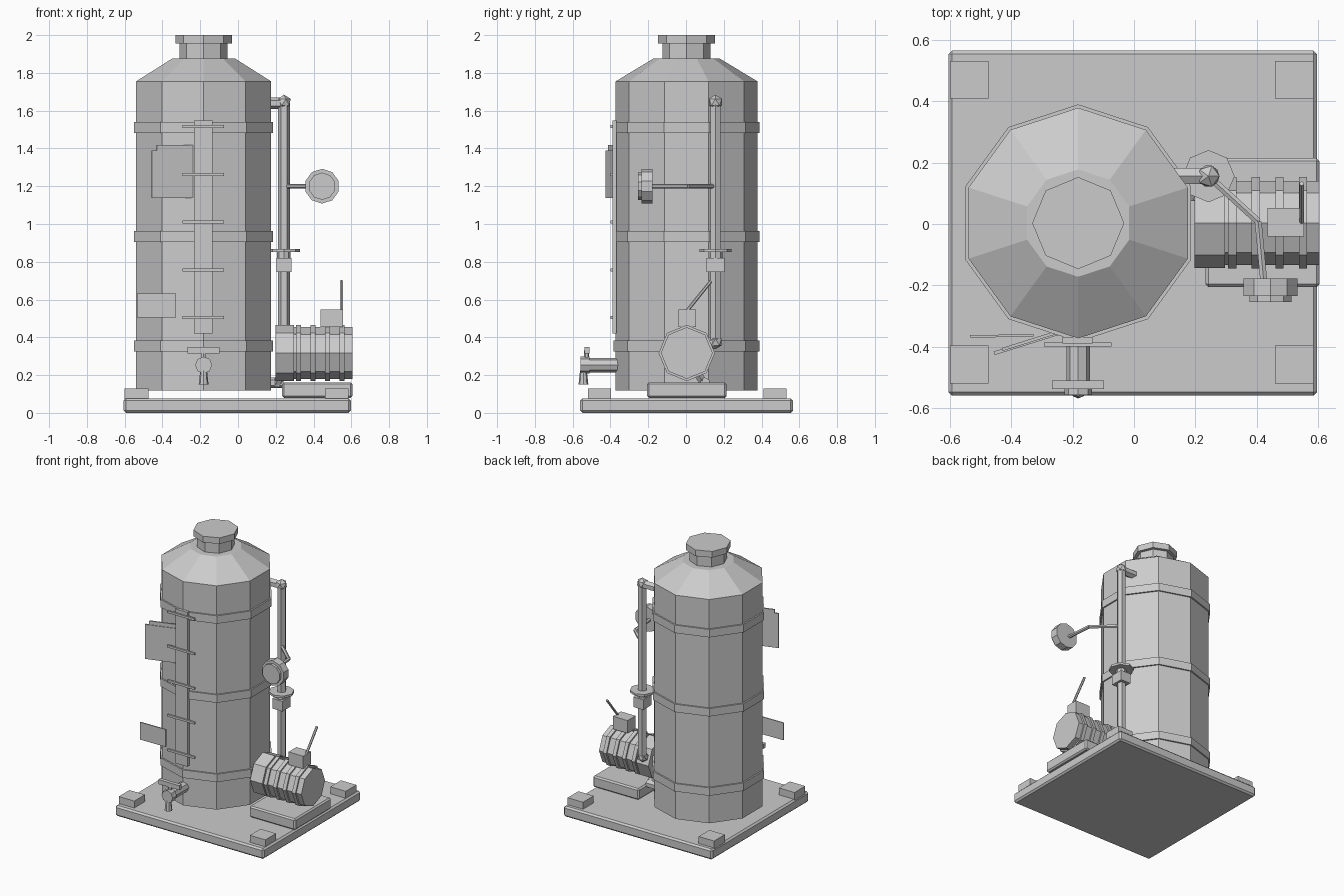
import bpy, bmesh, math
from mathutils import Vector, Matrix

if "Cube" in bpy.data.objects:
    bpy.data.objects.remove(bpy.data.objects["Cube"])

grey = bpy.data.materials.new("plain_grey")
grey.diffuse_color = (0.6, 0.6, 0.6, 1)
grey.use_nodes = True
grey.node_tree.nodes["Principled BSDF"].inputs["Base Color"].default_value = grey.diffuse_color


def add(name, bm):
    bmesh.ops.recalc_face_normals(bm, faces=bm.faces)
    me = bpy.data.meshes.new(name)
    bm.to_mesh(me)
    bm.free()
    me.materials.append(grey)
    ob = bpy.data.objects.new(name, me)
    bpy.context.scene.collection.objects.link(ob)
    return ob


def box(name, x, y, z, bevel=0, turn=0):
    """Box from ranges on each axis, optionally bevelled or turned about z."""
    bm = bmesh.new()
    bmesh.ops.create_cube(bm, size=1)
    size = [r[1] - r[0] for r in (x, y, z)]
    mid = Vector([(r[0] + r[1]) / 2 for r in (x, y, z)])
    bmesh.ops.scale(bm, vec=size, verts=bm.verts)
    if bevel:
        bmesh.ops.bevel(bm, geom=bm.edges[:], offset=bevel, segments=1, affect='EDGES')
    bm.transform(Matrix.Translation(mid) @ Matrix.Rotation(math.radians(turn), 4, 'Z'))
    return add(name, bm)


def turned(name, origin, direction, rings, n, phase=90):
    """Closed n-sided solid through (radius, distance) rings along a direction."""
    bm = bmesh.new()
    q = Vector(direction).to_track_quat('Z', 'Y')
    loops = []
    for r, h in rings:
        loop = []
        for i in range(n):
            a = math.radians(phase) + 2 * math.pi * i / n
            p = Vector((r * math.cos(a), r * math.sin(a), h))
            loop.append(bm.verts.new(Vector(origin) + q @ p))
        loops.append(loop)
    for a, b in zip(loops, loops[1:]):
        for i in range(n):
            j = (i + 1) % n
            bm.faces.new((a[i], a[j], b[j], b[i]))
    bm.faces.new(loops[0][::-1])
    bm.faces.new(loops[-1])
    return add(name, bm)


def rod(name, a, b, r, n=6, phase=90):
    d = Vector(b) - Vector(a)
    return turned(name, a, d, [(r, 0), (r, d.length)], n, phase)


def ball(name, at, r):
    bm = bmesh.new()
    bmesh.ops.create_icosphere(bm, subdivisions=1, radius=r, matrix=Matrix.Translation(at))
    return add(name, bm)


UP = (0, 0, 1)
TX, TY = -0.182, 0.003

# base slab with corner pads
box("base_slab", (-0.605, 0.597), (-0.56, 0.566), (0, 0.077), 0.012)
for sx, x in (("left", (-0.6, -0.475)), ("right", (0.46, 0.585))):
    for sy, y in (("front", (-0.52, -0.397)), ("back", (0.409, 0.532))):
        box(f"corner_pad_{sy}_{sx}", x, y, (0.07, 0.128))

# tank, shoulder, neck, cap and bands
turned("tank", (TX, TY, 0), UP, [(0.376, 0.119), (0.376, 1.755), (0.175, 1.876)], 10)
turned("tank_neck", (TX, TY, 0), UP, [(0.127, 1.86), (0.127, 1.96)], 8)
turned("tank_cap", (TX, TY, 0), UP, [(0.15, 1.955), (0.15, 2.0)], 8)
for i, z in enumerate((0.354, 0.934, 1.512)):
    turned(f"tank_band_{i}", (TX, TY, z), UP, [(0.387, -0.029), (0.387, 0.029)], 10)

# level gauge strip with cross clips
box("level_strip", (-0.233, -0.136), (-0.39, -0.368), (0.42, 1.548))
for i in range(5):
    z = 0.505 + i * 0.2525
    box(f"level_clip_{i}", (-0.294, -0.073), (-0.4, -0.386), (z - 0.008, z + 0.008))

# plates on the left of the tank front
box("upper_plate_back", (-0.435, -0.225), (-0.383, -0.373), (1.14, 1.417), turn=17.4)
box("upper_plate_front", (-0.461, -0.243), (-0.395, -0.383), (1.138, 1.39), turn=17.4)
box("lower_plate", (-0.534, -0.328), (-0.369, -0.361), (0.505, 0.632), turn=1)

# drain valve
rod("drain_pipe", (TX, -0.33, 0.253), (TX, -0.515, 0.253), 0.038, 8)
rod("drain_body", (TX, -0.51, 0.253), (TX, -0.558, 0.253), 0.045, 8)
rod("drain_stem", (TX, -0.526, 0.28), (TX, -0.526, 0.33), 0.013)
box("drain_handle", (-0.268, -0.098), (-0.538, -0.511), (0.315, 0.348))
turned("drain_spout", (TX, -0.543, 0), UP, [(0.026, 0.15), (0.018, 0.225)], 8)

# riser pipe with elbows, valve wheel and collar
PX, PY = 0.243, 0.156
rod("riser_pipe", (PX, PY, 0.375), (PX, PY, 1.645), 0.031, 6, 0)
ball("upper_elbow", (PX, PY, 1.645), 0.04)
ball("lower_elbow", (PX, PY, 0.375), 0.038)
rod("tank_link_pipe", (0.1, PY, 1.64), (PX, PY, 1.64), 0.03)
rod("riser_pump_link", (PX, PY, 0.375), (PX, 0.06, 0.345), 0.031)
turned("riser_wheel", (PX, PY, 0), UP, [(0.085, 0.852), (0.085, 0.868)], 8)
turned("riser_wheel_hub", (PX, PY, 0), UP, [(0.036, 0.81), (0.036, 0.855)], 8)
box("riser_collar", (0.203, 0.284), (0.108, 0.203), (0.746, 0.82))

# pressure gauge on a bent arm
bend = (0.405, 0.008, 1.2)
rod("gauge_arm_inner", (PX, PY, 1.2), bend, 0.013)
rod("gauge_arm_outer", bend, (0.423, -0.185, 1.2), 0.013)
turned("gauge", (0.445, -0.178, 1.2), (0, -1, 0), [(0.092, 0), (0.092, 0.057)], 10)
turned("gauge_rim", (0.445, -0.178, 1.2), (0, -1, 0), [(0.072, 0.05), (0.072, 0.076)], 10)

# pump: plinth, body, ribs, inlet
box("pump_plinth", (0.233, 0.605), (-0.206, 0.215), (0.08, 0.162), 0.01)
MY, MZ = 0.004, 0.317
rod("pump_body", (0.25, MY, MZ), (0.605, MY, MZ), 0.137, 8)
rod("pump_head", (0.198, MY, MZ), (0.297, MY, MZ), 0.148, 8)
for i in range(4):
    x = 0.307 + i * 0.077
    rod(f"pump_rib_{i}", (x, MY, MZ), (x + 0.027, MY, MZ), 0.149, 8)
rod("pump_inlet", (0.25, 0.04, 0.24), (0.205, 0.1, 0.15), 0.024)
rod("tank_outlet", (0.12, 0.1, 0.16), (0.24, 0.1, 0.16), 0.028)

# switch box and lever
box("switch_box", (0.436, 0.555), (-0.04, 0.052), (0.455, 0.548))
rod("switch_lever", (0.547, 0.005, 0.54), (0.547, 0.132, 0.698), 0.009)
